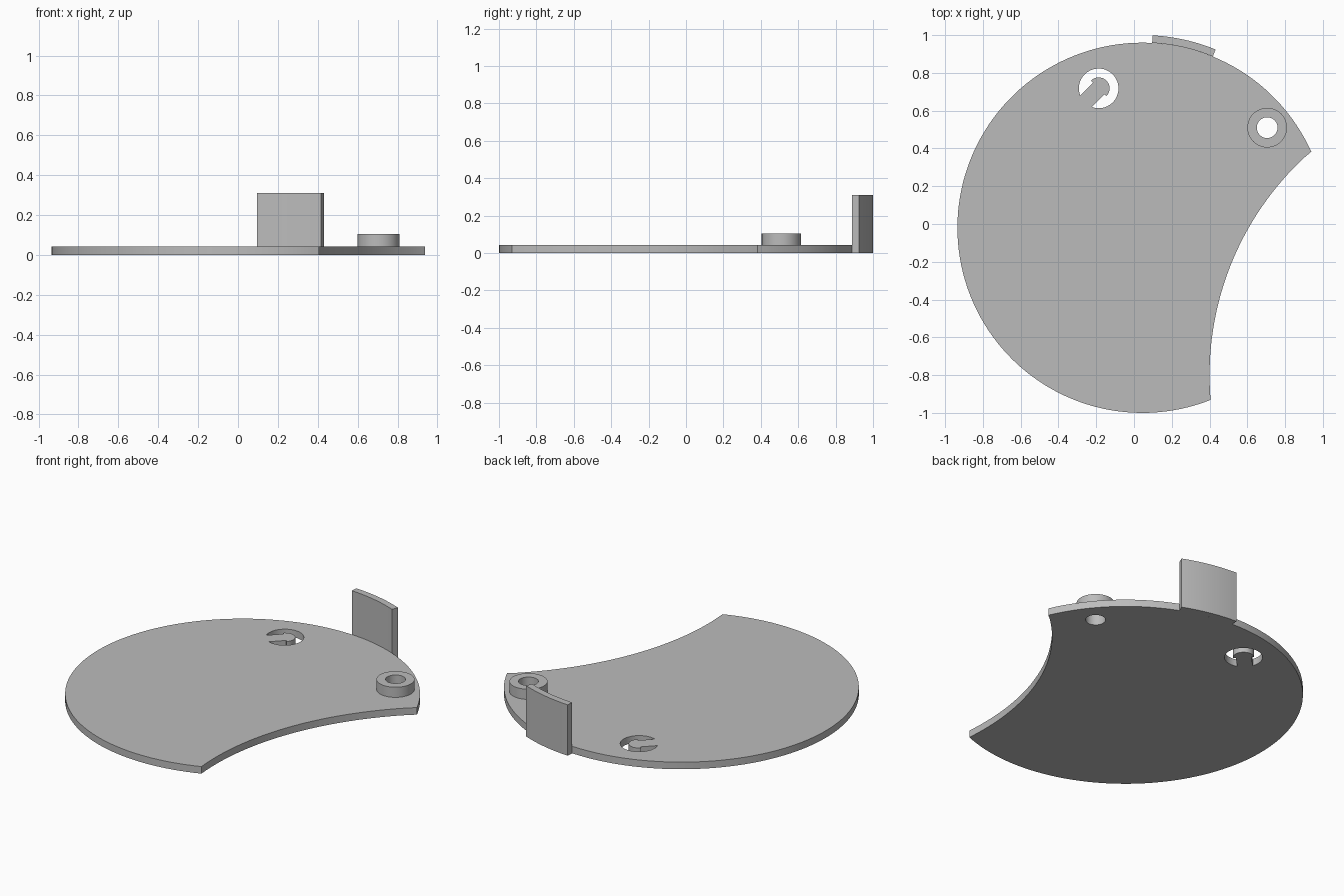
import bpy
import bmesh
from math import cos, sin, radians, degrees, asin, atan2, hypot

cube = bpy.data.objects.get("Cube")
if cube:
    bpy.data.objects.remove(cube, do_unlink=True)

grey = bpy.data.materials.new("plain grey")
grey.use_nodes = True
colour = (0.5, 0.5, 0.5, 1)
grey.diffuse_color = colour
grey.node_tree.nodes["Principled BSDF"].inputs["Base Color"].default_value = colour


def arc(centre, r, start, end, steps):
    """Points along an arc, angles in degrees."""
    angles = [radians(start + (end - start) * i / steps) for i in range(steps + 1)]
    return [(centre[0] + r * cos(a), centre[1] + r * sin(a)) for a in angles]


def circle(centre, r, steps=48):
    return arc(centre, r, 0, 360, steps)[:-1]


def slab(name, loops, bottom, top):
    """Extrude outlines (first outer, then holes) between two heights."""
    curve = bpy.data.curves.new(name, "CURVE")
    curve.dimensions = "2D"
    curve.fill_mode = "BOTH"
    curve.extrude = (top - bottom) / 2
    for loop in loops:
        spline = curve.splines.new("POLY")
        spline.points.add(len(loop) - 1)
        for point, (x, y) in zip(spline.points, loop):
            point.co = (x, y, 0, 1)
        spline.use_cyclic_u = True
    obj = bpy.data.objects.new(name, curve)
    bpy.context.collection.objects.link(obj)
    bpy.ops.object.select_all(action="DESELECT")
    obj.select_set(True)
    bpy.context.view_layer.objects.active = obj
    bpy.ops.object.convert(target="MESH")
    obj = bpy.context.view_layer.objects.active
    bm = bmesh.new()
    bm.from_mesh(obj.data)
    bmesh.ops.remove_doubles(bm, verts=bm.verts, dist=0.0001)
    bmesh.ops.translate(bm, verts=bm.verts, vec=(0, 0, (top + bottom) / 2))
    bmesh.ops.recalc_face_normals(bm, faces=bm.faces)
    bm.to_mesh(obj.data)
    bm.free()
    obj.data.materials.clear()
    obj.data.materials.append(grey)
    bpy.ops.object.shade_smooth_by_angle(angle=radians(30))
    return obj


THICK = 0.043
CENTRE, RADIUS = (0.045, -0.02), 0.98
BOSS = (0.705, 0.51)
SLOT = (-0.187, 0.718)

# Plate outline: round disc with a concave bite on the left front side
upper, lower = (0.933, 0.38), (0.403, -0.925)
bite_r = 1.573
bite = (0.40 + bite_r, -0.80)


def angle_from(c, p):
    return degrees(atan2(p[1] - c[1], p[0] - c[0])) % 360


outline = arc(CENTRE, RADIUS, angle_from(CENTRE, upper), angle_from(CENTRE, lower), 110)
outline += arc(bite, bite_r, angle_from(bite, lower), angle_from(bite, upper), 36)[1:-1]

# C-shaped slot that leaves a round-ended tongue
slot_r, head_r, neck = 0.105, 0.058, 0.043
gap = degrees(asin(neck / slot_r))
slot = arc(SLOT, slot_r, 225 + gap, 585 - gap, 40)
slot += arc(SLOT, neck, 135, 135, 1)[:1]
slot += arc(SLOT, head_r, 135, -45, 20)
slot += arc(SLOT, neck, -45, -45, 1)[:1]

slab("base_plate", [outline, circle(BOSS, 0.055), slot], 0, THICK)

# Raised collar around the round hole
slab("hole_collar", [circle(BOSS, 0.105), circle(BOSS, 0.055)], THICK, 0.105)

# Curved upright tab on the back rim
tab = arc(CENTRE, RADIUS + 0.04, 67.7, 87, 16) + arc(CENTRE, RADIUS, 87, 67.7, 16)
slab("upright_tab", [tab], 0, 0.31)
